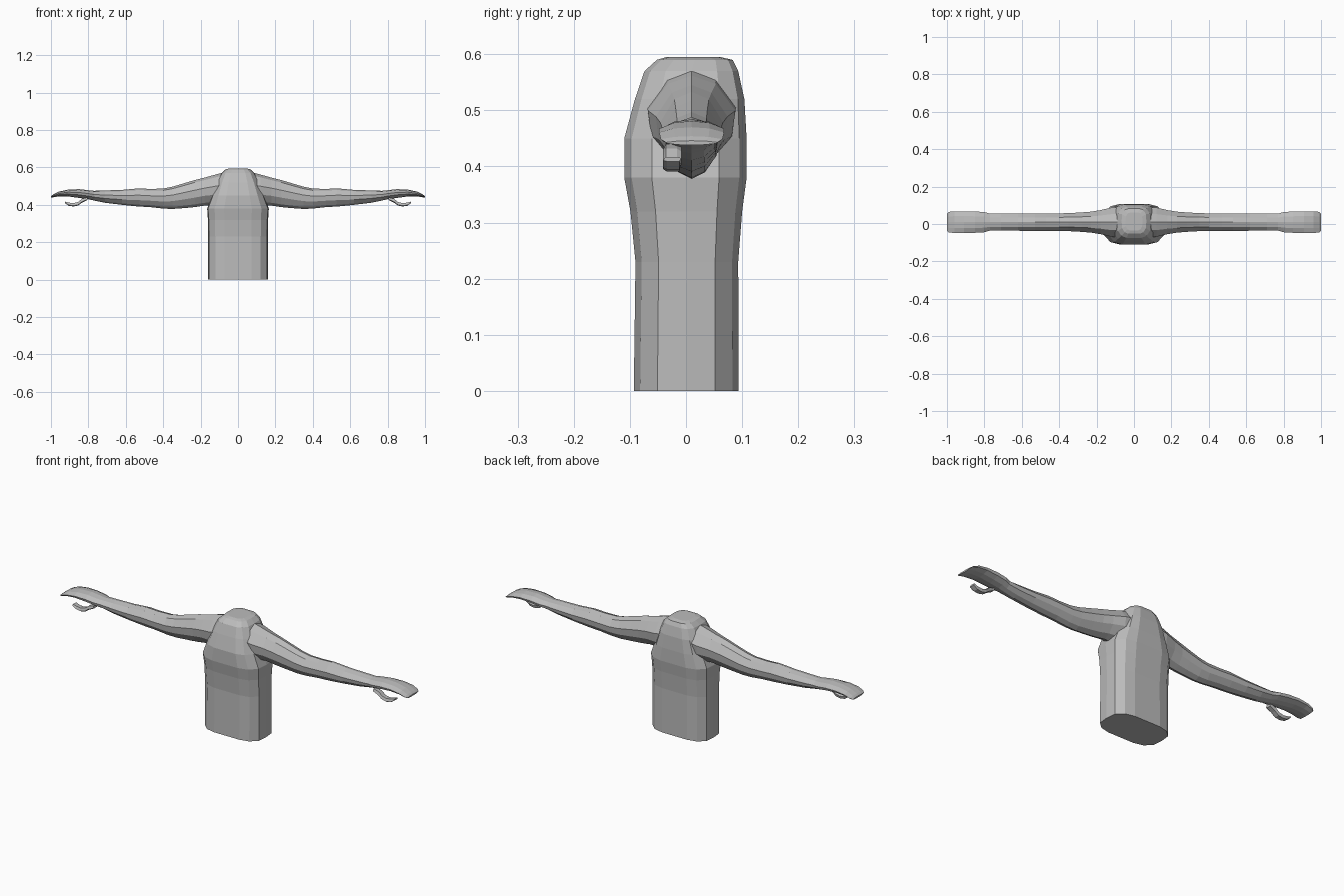
import bpy, bmesh, math

grey = bpy.data.materials.new("light_grey")
grey.diffuse_color = (0.5, 0.5, 0.5, 1)


def loft(name, rings):
    """Skin closed rings of equal point count and cap both ends."""
    bm = bmesh.new()
    loops = [[bm.verts.new(p) for p in ring] for ring in rings]
    n = len(loops[0])
    for a, b in zip(loops, loops[1:]):
        for i in range(n):
            j = (i + 1) % n
            bm.faces.new((a[i], a[j], b[j], b[i]))
    bm.faces.new(loops[0][::-1])
    bm.faces.new(loops[-1])
    bmesh.ops.recalc_face_normals(bm, faces=bm.faces)
    mesh = bpy.data.meshes.new(name)
    bm.to_mesh(mesh)
    bm.free()
    mesh.materials.append(grey)
    obj = bpy.data.objects.new(name, mesh)
    bpy.context.collection.objects.link(obj)
    return obj


# Torso: rounded oblong section, (z, half width, front y, back y)
quarter = [(1, 0), (0.97, 0.55), (0.76, 0.88), (0.45, 1)]
half = quarter + [(0, 1)] + [(-x, y) for x, y in quarter[::-1]]
section = half + [(-x, -y) for x, y in half[1:-1]]
torso_levels = [
    (0.00, 0.160, -0.093, 0.094), (0.23, 0.160, -0.090, 0.093),
    (0.32, 0.161, -0.099, 0.100), (0.38, 0.165, -0.110, 0.108),
    (0.45, 0.138, -0.110, 0.108), (0.52, 0.112, -0.091, 0.104),
    (0.57, 0.088, -0.074, 0.093), (0.59, 0.066, -0.052, 0.083),
    (0.595, 0.045, -0.035, 0.062),
]
loft("torso", [[(w * x, (f + b) / 2 + (b - f) / 2 * y, z) for x, y in section]
               for z, w, f, b in torso_levels])

# Arm and hand: (x, half depth, bottom z, top z), tapering to flat fingers
arm_half = [(0, 1), (0.55, 0.82), (1, 0.25), (0.92, -0.3), (0.5, -0.8), (0, -1)]
arm_section = arm_half + [(-y, z) for y, z in arm_half[-2:0:-1]]
arm_stations = [
    (0.05, 0.080, 0.400, 0.580), (0.12, 0.078, 0.396, 0.562),
    (0.18, 0.064, 0.396, 0.545), (0.23, 0.056, 0.388, 0.533),
    (0.28, 0.052, 0.383, 0.518), (0.35, 0.048, 0.378, 0.497),
    (0.40, 0.047, 0.380, 0.487), (0.47, 0.047, 0.388, 0.485),
    (0.53, 0.047, 0.391, 0.488), (0.62, 0.046, 0.400, 0.480),
    (0.71, 0.045, 0.411, 0.477), (0.77, 0.045, 0.423, 0.475),
    (0.80, 0.054, 0.430, 0.478), (0.85, 0.057, 0.437, 0.484),
    (0.91, 0.058, 0.445, 0.481), (0.96, 0.058, 0.445, 0.470),
    (0.99, 0.055, 0.440, 0.454), (1.00, 0.046, 0.438, 0.446),
]

# Thumb: crescent hanging below the front of the palm
thumb_stations = [
    (0.805, 0.426, 0.440), (0.835, 0.411, 0.432), (0.855, 0.396, 0.415),
    (0.880, 0.391, 0.409), (0.905, 0.395, 0.412), (0.925, 0.409, 0.417),
]
thumb_section = [(-0.041, 0.25), (-0.036, 1), (-0.016, 1),
                 (-0.008, 0.75), (-0.012, 0), (-0.034, 0)]

for label, side in (("right", 1), ("left", -1)):
    loft(label + "_arm", [[(side * x, 0.01 + d * y, (lo + hi) / 2 + (hi - lo) / 2 * z)
                           for y, z in arm_section]
                          for x, d, lo, hi in arm_stations])
    loft(label + "_thumb", [[(side * x, y, lo + (hi - lo) * t) for y, t in thumb_section]
                            for x, lo, hi in thumb_stations])
